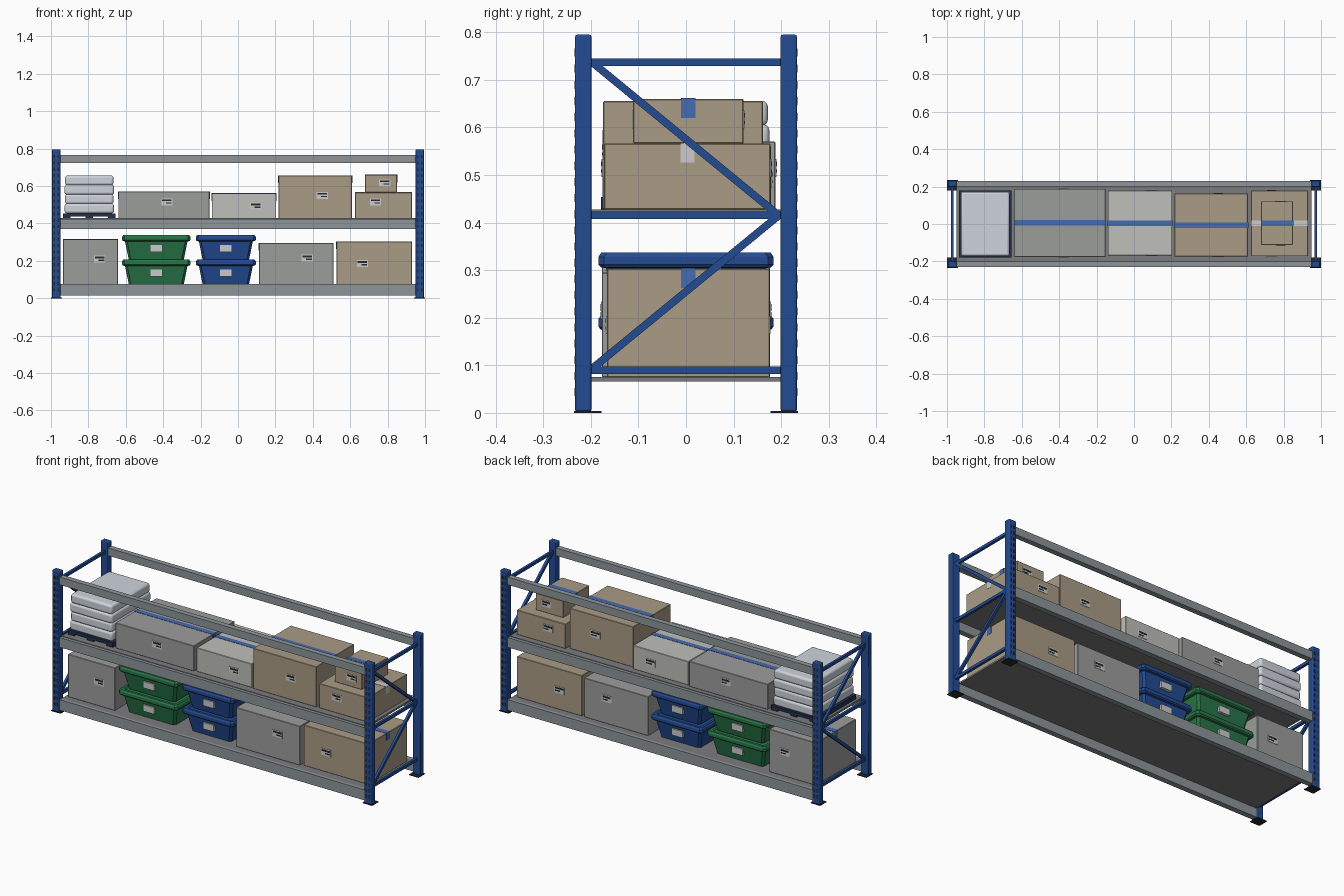
import bpy, bmesh, math
from mathutils import Matrix, Vector

if "Cube" in bpy.data.objects:
    bpy.data.objects.remove(bpy.data.objects["Cube"])


def mat(name, r, g, b):
    m = bpy.data.materials.new(name)
    m.diffuse_color = (r, g, b, 1)
    m.use_nodes = True
    m.node_tree.nodes["Principled BSDF"].inputs["Base Color"].default_value = m.diffuse_color
    return m


BLUE = mat("blue", 0.017, 0.07, 0.29)
NAVY = mat("navy", 0.015, 0.03, 0.08)
TAPE = mat("tape_blue", 0.06, 0.15, 0.45)
GREEN = mat("green", 0.022, 0.18, 0.065)
STEEL = mat("steel", 0.27, 0.30, 0.32)
DECK = mat("deck", 0.2, 0.2, 0.21)
DARK = mat("dark", 0.02, 0.022, 0.03)
GREY = mat("grey_card", 0.33, 0.34, 0.33)
PALE = mat("pale_card", 0.52, 0.52, 0.49)
TAN = mat("tan_card", 0.40, 0.33, 0.24)
WHITE = mat("white", 0.62, 0.66, 0.72)
LABEL = mat("label", 0.65, 0.65, 0.64)


def add_box(bm, x0, x1, y0, y1, z0, z1):
    m = Matrix.Translation(((x0 + x1) / 2, (y0 + y1) / 2, (z0 + z1) / 2))
    m = m @ Matrix.Diagonal((x1 - x0, y1 - y0, z1 - z0, 1))
    bmesh.ops.create_cube(bm, size=1, matrix=m)


def finish(name, bm, material, bevel=0, segments=1):
    bmesh.ops.recalc_face_normals(bm, faces=bm.faces)
    me = bpy.data.meshes.new(name)
    bm.to_mesh(me)
    bm.free()
    me.materials.append(material)
    ob = bpy.data.objects.new(name, me)
    bpy.context.collection.objects.link(ob)
    if bevel:
        mod = ob.modifiers.new("bevel", 'BEVEL')
        mod.width, mod.segments = bevel, segments
    if segments > 1:
        bpy.ops.object.select_all(action='DESELECT')
        ob.select_set(True)
        bpy.context.view_layer.objects.active = ob
        bpy.ops.object.shade_smooth_by_angle(angle=math.radians(40))
    return ob


def boxes(name, material, dims, bevel=0, segments=1):
    bm = bmesh.new()
    for d in dims:
        add_box(bm, *d)
    return finish(name, bm, material, bevel, segments)


def strut(bm, x, a, b, w=0.016, t=0.014):
    # flat bar in the yz plane between two (y, z) points
    a, b = Vector((x, *a)), Vector((x, *b))
    d = b - a
    m = (Matrix.Translation((a + b) / 2) @ Matrix.Rotation(math.atan2(d.z, d.y), 4, 'X')
         @ Matrix.Diagonal((t, d.length, w, 1)))
    bmesh.ops.create_cube(bm, size=1, matrix=m)


# uprights, slots, feet and bracing
for sx, side in ((-1, "left"), (1, "right")):
    for sy, end in ((-1, "front"), (1, "back")):
        xs = sorted((sx * 0.949, sx * 0.995))
        ys = sorted((sy * 0.199, sy * 0.233))
        boxes(f"upright_{side}_{end}", BLUE, [(*xs, *ys, 0.003, 0.795)], 0.004, 2)
        fx, fy = sorted((sx * 0.94, sx * 1.0)), sorted((sy * 0.178, sy * 0.235))
        boxes(f"foot_plate_{side}_{end}", DARK, [(*fx, *fy, 0, 0.004)])
        slots = []
        sl = sorted((sy * 0.230, sy * 0.2342))
        for i in range(22):
            for dx in (0.962, 0.982):
                z = 0.035 + i * 0.034
                slots.append((sx * dx - 0.004, sx * dx + 0.004, *sl, z, z + 0.017))
        boxes(f"upright_slots_{side}_{end}", DARK, slots)
    bm = bmesh.new()
    x = sx * 0.972
    for z in (0.09, 0.415, 0.737):
        strut(bm, x, (-0.2, z), (0.2, z))
    strut(bm, x, (-0.195, 0.735), (0.195, 0.415))
    strut(bm, x, (0.195, 0.415), (-0.195, 0.095))
    finish(f"side_bracing_{side}", bm, BLUE)

# beams with a stepped inner ledge, plus shelf decks
for level, z0, z1 in (("bottom", 0.016, 0.075), ("middle", 0.37, 0.425), ("top", 0.722, 0.765)):
    for s, end in ((-1, "front"), (1, "back")):
        bm = bmesh.new()
        prof = [(0.230, z0), (0.230, z1), (0.212, z1), (0.212, z1 - 0.008),
                (0.199, z1 - 0.008), (0.199, z0)]
        if level == "top":
            prof = [(0.230, z0), (0.230, z1), (0.200, z1), (0.200, z0)]
        f = bm.faces.new([bm.verts.new((-0.95, s * y, z)) for y, z in prof])
        g = bmesh.ops.extrude_face_region(bm, geom=[f])["geom"]
        bmesh.ops.translate(bm, vec=(1.9, 0, 0),
                            verts=[v for v in g if isinstance(v, bmesh.types.BMVert)])
        finish(f"beam_{level}_{end}", bm, STEEL)
boxes("deck_bottom", DECK, [(-0.95, 0.95, -0.212, 0.212, 0.066, 0.075)])
boxes("deck_middle", DECK, [(-0.95, 0.95, -0.212, 0.212, 0.417, 0.428)])


def labels(name, x, z, y0, y1, w=0.06, h=0.038):
    # label plate with printed bars on the front and back
    plate, bars = [], []
    for s, y in ((-1, y0), (1, y1)):
        a, b = sorted((y, y + s * 0.002))
        plate.append((x - w / 2, x + w / 2, a, b, z - h / 2, z + h / 2))
        a, b = sorted((y, y + s * 0.003))
        bars.append((x - w * .42, x + w * .42, a, b, z + h * .1, z + h * .36))
        bars.append((x - w * .1, x + w * .42, a, b, z - h * .25, z - h * .08))
    boxes(name + "_label", LABEL, plate)
    boxes(name + "_label_bars", DARK, bars)


def carton(name, m, x0, x1, yc, hy, z0, z1, lx, lz, tape=TAPE):
    boxes(name, m, [(x0, x1, yc - hy, yc + hy, z0, z1)], 0.002)
    labels(name, lx, lz, yc - hy, yc + hy)
    t, a, b = 0.0015, yc - 0.015, yc + 0.015
    boxes(name + "_tape", tape, [(x0 - t, x1 + t, a, b, z1 - 0.001, z1 + t),
                                 (x0 - t, x0 + t, a, b, z1 - 0.04, z1),
                                 (x1 - t, x1 + t, a, b, z1 - 0.04, z1)])


L, U = 0.075, 0.428
carton("lower_carton_left", GREY, -0.935, -0.642, 0, 0.177, L, 0.315, -0.74, 0.21)
carton("lower_carton_centre", GREY, 0.112, 0.51, 0, 0.177, L, 0.295, 0.37, 0.215)
carton("lower_carton_right", TAN, 0.526, 0.93, 0.005, 0.171, L, 0.303, 0.665, 0.185)
carton("upper_carton_long", GREY, -0.64, -0.152, 0.006, 0.182, U, 0.57, -0.38, 0.515)
carton("upper_carton_pale", PALE, -0.14, 0.204, 0.005, 0.174, U, 0.561, 0.095, 0.493)
carton("upper_carton_tall", TAN, 0.216, 0.61, -0.006, 0.168, U, 0.655, 0.45, 0.55)
carton("upper_carton_right", TAN, 0.626, 0.93, 0.003, 0.175, U, 0.566, 0.735, 0.515, LABEL)
carton("small_top_carton", TAN, 0.68, 0.85, 0.005, 0.116, 0.566, 0.66, 0.785, 0.617)


def tote(name, m, xc, hx, z0):
    # tapered tub with an overhanging rim and recessed lid: (inset, height) rings
    rings = [(0.036, 0), (0.016, 0.098), (0.005, 0.1), (0.0, 0.106), (0.0, 0.122),
             (0.006, 0.131), (0.020, 0.131), (0.026, 0.124)]
    bm, prev, c = bmesh.new(), None, 0.012
    for inset, z in rings:
        a, b = hx - inset, 0.184 - inset
        pts = [(a, b - c), (a - c, b), (c - a, b), (-a, b - c),
               (-a, c - b), (c - a, -b), (a - c, -b), (a, c - b)]
        ring = [bm.verts.new((xc + x, y, z0 + z)) for x, y in pts]
        if prev:
            for i in range(8):
                j = (i + 1) % 8
                bm.faces.new((prev[i], prev[j], ring[j], ring[i]))
        else:
            bm.faces.new(ring)
        prev = ring
    bm.faces.new(prev)
    finish(name, bm, m)
    boxes(name + "_card", LABEL, [(xc - 0.034, xc + 0.034, s * 0.164 - 0.008, s * 0.164 + 0.008,
                                   z0 + 0.042, z0 + 0.078) for s in (-1, 1)])


for i, z in enumerate((L, L + 0.131)):
    tote(f"green_tote_{i + 1}", GREEN, -0.437, 0.183, z)
    tote(f"blue_tote_{i + 1}", BLUE, -0.065, 0.16, z)

# wrapped load on a small pallet
boxes("pallet", NAVY, [(-0.935, -0.655, -0.179, 0.179, 0.438, 0.454)]
      + [(x - 0.02, x + 0.02, -0.179, 0.179, U, 0.44) for x in (-0.915, -0.795, -0.675)])
for i in range(4):
    z = 0.454 + i * 0.05
    d = 0.003 * (i % 2)
    boxes(f"wrapped_layer_{i + 1}", WHITE,
          [(-0.927 + d, -0.663 - d, -0.175 + d, 0.175 - d, z, z + 0.052)], 0.012, 3)
